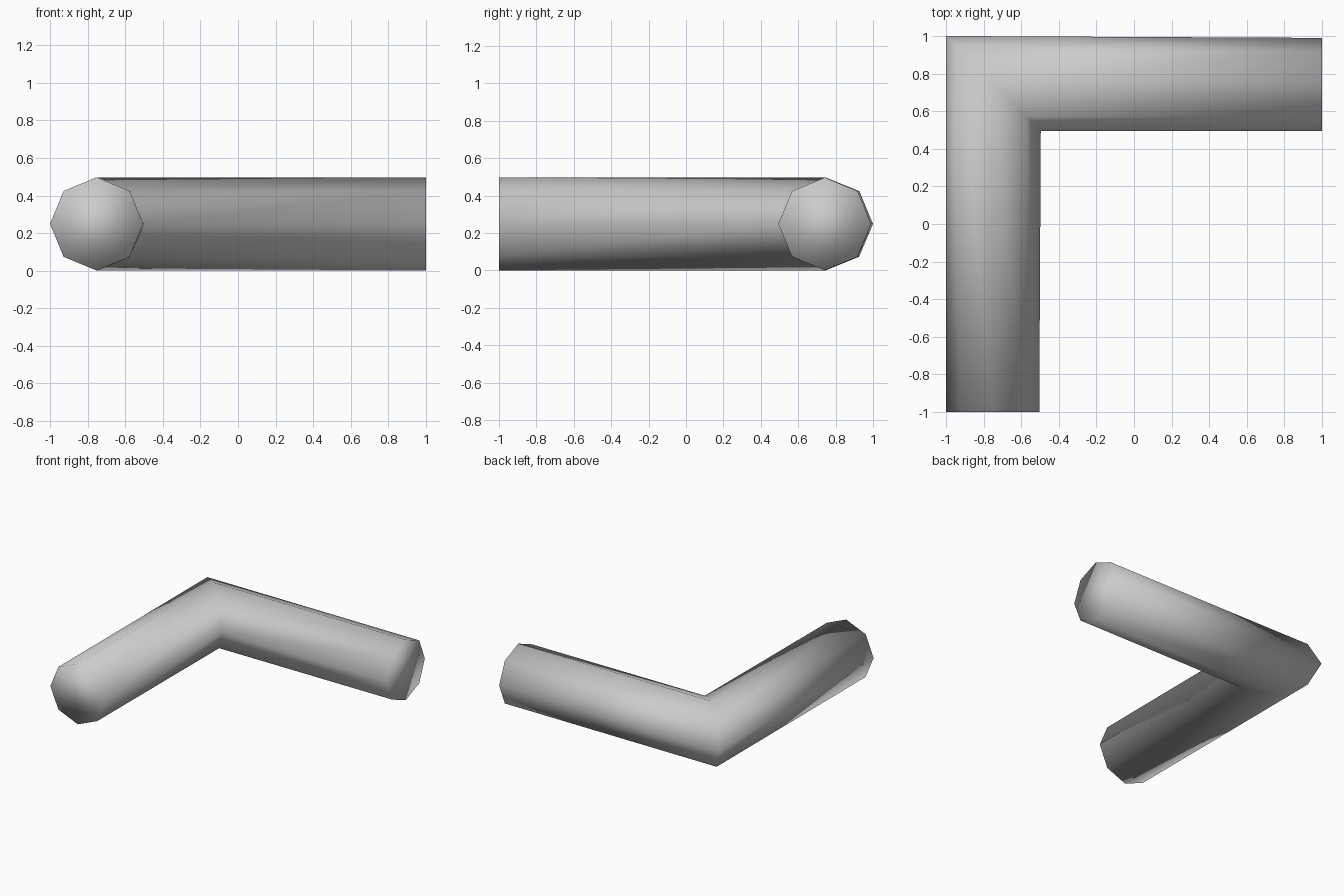
import bpy, bmesh, math

if "Cube" in bpy.data.objects:
    bpy.data.objects.remove(bpy.data.objects["Cube"])

SIDES = 8
R = 0.248
CZ = 0.249


def ring(bm, centre, across):
    """Octagon with its horizontal axis along 'across' (x, y)."""
    verts = []
    for i in range(SIDES):
        a = 2 * math.pi * i / SIDES
        c, s = math.cos(a), math.sin(a)
        verts.append(bm.verts.new((centre[0] + across[0] * c,
                                   centre[1] + across[1] * c,
                                   CZ + R * s)))
    return verts


bm = bmesh.new()
# front end, mitred corner, right end
rings = [ring(bm, (-0.752, -1.0), (R, 0)),
         ring(bm, (-0.748, 0.748), (0.252, -0.252)),
         ring(bm, (1.0, 0.742), (0, -R))]
for a, b in zip(rings, rings[1:]):
    for i in range(SIDES):
        j = (i + 1) % SIDES
        bm.faces.new((a[i], a[j], b[j], b[i]))
# end caps
bm.faces.new(rings[0])
bm.faces.new(rings[-1])
bmesh.ops.recalc_face_normals(bm, faces=bm.faces)
for f in bm.faces:
    f.smooth = True

mesh = bpy.data.meshes.new("corner_pipe")
bm.to_mesh(mesh)
bm.free()
obj = bpy.data.objects.new("corner_pipe", mesh)
bpy.context.collection.objects.link(obj)
